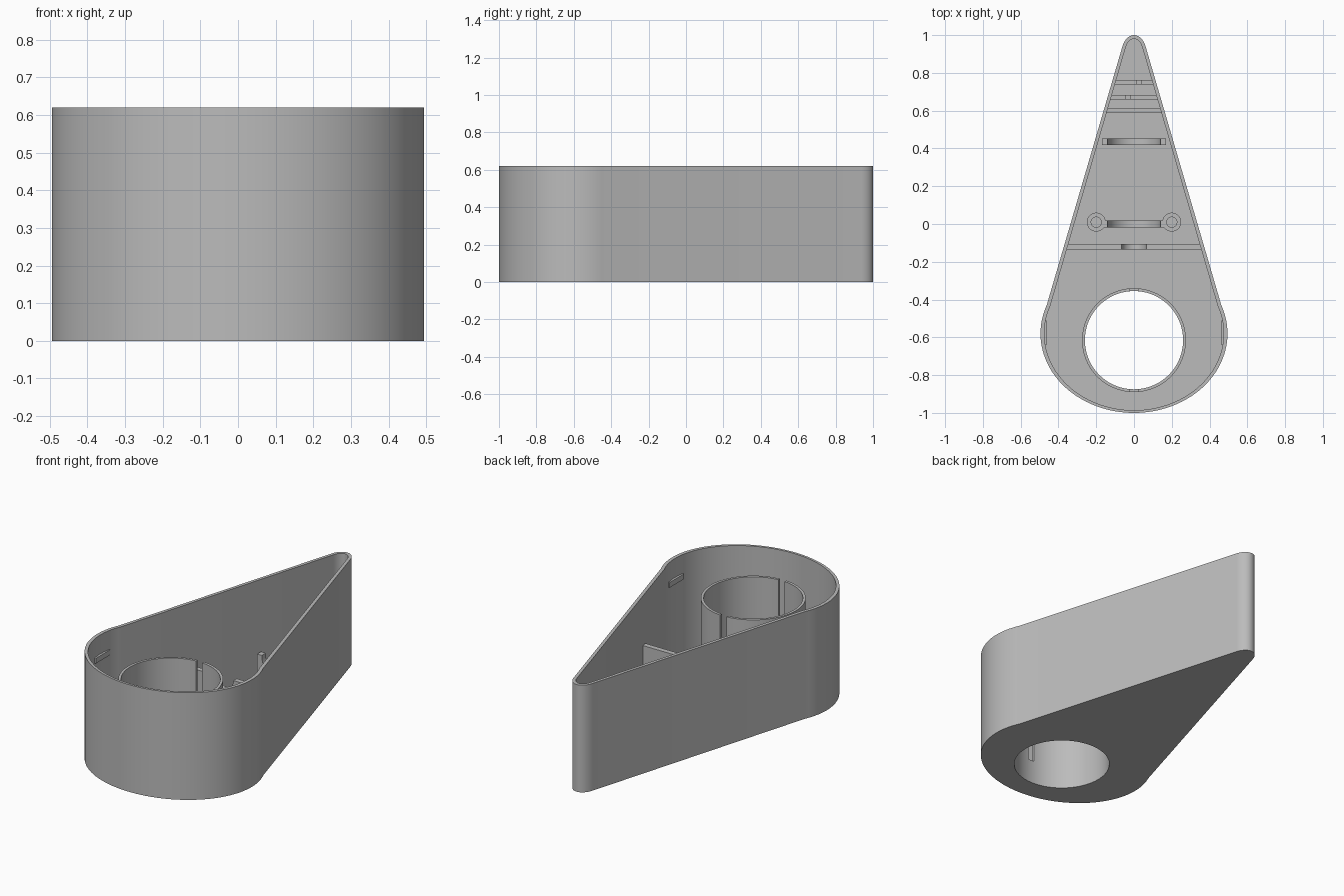
import bpy, bmesh, math

if "Cube" in bpy.data.objects:
    bpy.data.objects.remove(bpy.data.objects["Cube"], do_unlink=True)

HEIGHT, FLOOR, WALL = 0.62, 0.025, 0.02
HOLE_Y, HOLE_R, TUBE_R, TUBE_TOP = -0.615, 0.26, 0.275, 0.505

grey = bpy.data.materials.new("grey plastic")
grey.use_nodes = True
grey.diffuse_color = (0.5, 0.5, 0.5, 1)
grey.node_tree.nodes["Principled BSDF"].inputs["Base Color"].default_value = (0.5, 0.5, 0.5, 1)


def prism(name, outline, z0, z1):
    """Extrude a flat outline from z0 to z1."""
    bm = bmesh.new()
    face = bm.faces.new([bm.verts.new((x, y, z0)) for x, y in outline])
    top = bmesh.ops.extrude_face_region(bm, geom=[face])["geom"]
    for v in top:
        if isinstance(v, bmesh.types.BMVert):
            v.co.z = z1
    bmesh.ops.recalc_face_normals(bm, faces=bm.faces)
    mesh = bpy.data.meshes.new(name)
    bm.to_mesh(mesh)
    bm.free()
    mesh.materials.append(grey)
    obj = bpy.data.objects.new(name, mesh)
    bpy.context.collection.objects.link(obj)
    return obj


def box(name, x0, x1, y0, y1, z0, z1):
    return prism(name, [(x0, y0), (x1, y0), (x1, y1), (x0, y1)], z0, z1)


def disc(name, x, y, r, z0, z1, n=96):
    turn = [math.tau * i / n for i in range(n)]
    return prism(name, [(x + r * math.cos(a), y + r * math.sin(a)) for a in turn], z0, z1)


def select(obj):
    bpy.ops.object.select_all(action="DESELECT")
    obj.select_set(True)
    bpy.context.view_layer.objects.active = obj


def cut(obj, *cutters):
    """Subtract the cutters, then discard them."""
    for cutter in cutters:
        select(obj)
        mod = obj.modifiers.new("cut", "BOOLEAN")
        mod.operation, mod.solver, mod.object = "DIFFERENCE", "EXACT", cutter
        bpy.ops.object.modifier_apply(modifier=mod.name)
        bpy.data.objects.remove(cutter, do_unlink=True)


def smooth(obj):
    select(obj)
    bpy.ops.object.shade_smooth_by_angle(angle=math.radians(25))


def round_notch(y, r, z):
    """Horizontal cylinder along y that cuts a half-round saddle."""
    cutter = disc("notch_cutter", 0, 0, r, -0.1, 0.1, 64)
    cutter.rotation_euler.x = math.pi / 2
    cutter.location = (0, y, z)
    return cutter


def teardrop(inset):
    """Broad elliptical nose, straight flanks and a small rounded tail."""
    half = []
    a, b = 0.495 - inset, 0.42 - inset * 0.7
    for i in range(41):
        t = math.radians(-90 + 111 * i / 40)
        half.append((a * math.cos(t), -0.58 + b * math.sin(t)))
    a, b = 0.067 - inset * 0.9, 0.1 - inset
    for i in range(17):
        t = math.radians(23 + 67 * i / 16)
        half.append((a * math.cos(t), 0.9 + b * math.sin(t)))
    return half + [(-x, y) for x, y in half[-2:0:-1]]


def flank(y):
    """Half width between the straight walls."""
    return 0.45 - (y + 0.43) * 0.2926


def rib(name, y0, y1, top):
    w0, w1 = flank(y0), flank(y1)
    return prism(name, [(-w0, y0), (w0, y0), (w1, y1), (-w1, y1)], FLOOR, top)


# Open teardrop shell with a round hole through the floor
shell = prism("teardrop_shell", teardrop(0), 0, HEIGHT)
cut(shell, prism("cavity", teardrop(WALL), FLOOR, HEIGHT + 0.1),
    disc("floor_hole", 0, HOLE_Y, HOLE_R, -0.1, 0.2))
smooth(shell)

# Tube around the hole, slotted front and back
tube = disc("inner_tube", 0, HOLE_Y, TUBE_R, FLOOR, TUBE_TOP)
cut(tube, disc("bore", 0, HOLE_Y, HOLE_R, -0.1, 0.8),
    box("slot", -0.02, 0.02, HOLE_Y - 0.4, HOLE_Y + 0.4, 0.14, 0.8))
smooth(tube)

# Tall cross wall with a cable notch
cross_wall = rib("cross_wall", -0.135, -0.105, 0.33)
cut(cross_wall, round_notch(-0.12, 0.065, 0.33))
smooth(cross_wall)

# Low ribs near the tail, two with a small wire gap
for name, y, gap in (("tail_rib_front", 0.6, None), ("tail_rib_middle", 0.67, -0.03),
                     ("tail_rib_back", 0.75, 0.028)):
    low = rib(name, y - 0.012, y + 0.012, 0.1)
    if gap is not None:
        cut(low, box("gap", gap - 0.012, gap + 0.012, y - 0.1, y + 0.1, 0.06, 0.2))

# Two saddle plates
for name, y in (("front_saddle", 0.0), ("back_saddle", 0.435)):
    saddle = box(name, -0.17, 0.17, y - 0.018, y + 0.018, FLOOR, 0.21)
    cut(saddle, round_notch(y, 0.14, 0.21))
    smooth(saddle)

# Screw bosses and wall catches on both sides
for side, s in (("left", 1), ("right", -1)):
    boss = disc(side + "_screw_boss", 0.2 * s, 0.01, 0.05, FLOOR, 0.21, 48)
    cut(boss, disc("screw_hole", 0.2 * s, 0.01, 0.027, 0.05, 0.4, 32))
    smooth(boss)
    x0, x1 = sorted((0.462 * s, 0.48 * s))
    box(side + "_wall_catch", x0, x1, -0.64, -0.51, 0.48, 0.51)
